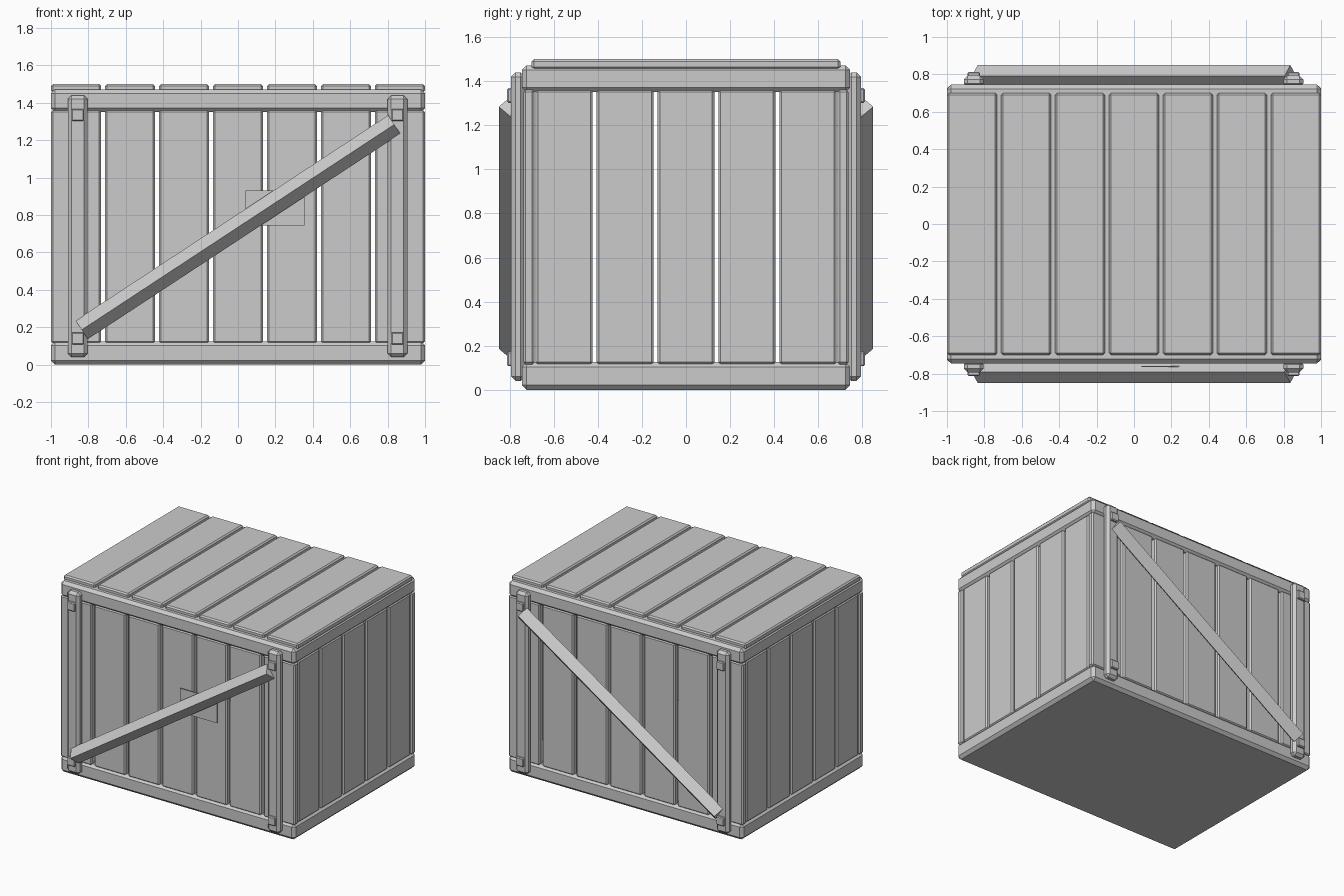
import bpy, math
from mathutils import Matrix, Vector

if "Cube" in bpy.data.objects:
    bpy.data.objects.remove(bpy.data.objects["Cube"])


def box(name, lo, hi, bevel=0.01, rot=None):
    """Axis-aligned box between two corners, with a flat chamfer."""
    lo, hi = Vector(lo), Vector(hi)
    bpy.ops.mesh.primitive_cube_add(size=1, location=(lo + hi) / 2)
    ob = bpy.context.object
    ob.name = name
    ob.data.transform(Matrix.Diagonal((*(hi - lo), 1)))
    if rot is not None:
        ob.data.transform(rot)
    if bevel:
        m = ob.modifiers.new("chamfer", 'BEVEL')
        m.width = bevel
        m.segments = 1
    return ob


# Base and top slabs
box("base_slab", (-1, -0.745, 0), (1, 0.745, 0.125), 0.022)
box("top_slab", (-1, -0.745, 1.35), (1, 0.745, 1.472), 0.022)

# Seven planks across lid, front and back
for i in range(7):
    x = (i - 3) * 0.2885
    a, b = x - 0.133, x + 0.133
    box("lid_plank", (a, -0.70, 1.455), (b, 0.70, 1.50))
    box("front_plank", (a, -0.738, 0.115), (b, -0.688, 1.36))
    box("back_plank", (a, 0.688, 0.115), (b, 0.738, 1.36))

# Five planks on each end
for i in range(5):
    y = (i - 2) * 0.2765
    for s in (-1, 1):
        x = sorted((s * 0.945, s * 0.993))
        box("end_plank", (x[0], y - 0.129, 0.115), (x[1], y + 0.129, 1.36))

for s, side in ((-1, "front"), (1, "back")):
    # Upright battens with square bolt heads
    for c in (-0.857, 0.852):
        y = sorted((s * 0.73, s * 0.793))
        box(side + "_batten", (c - 0.053, y[0], 0.04), (c + 0.053, y[1], 1.44), 0.02)
        y = sorted((s * 0.78, s * 0.812))
        for z in (0.14, 1.335):
            box(side + "_bolt_head", (c - 0.033, y[0], z - 0.033),
                (c + 0.033, y[1], z + 0.033), 0.006)
    # Diagonal brace: square bar turned on its edge
    rot = Matrix.Rotation(-math.radians(33.3), 4, 'Y') @ Matrix.Rotation(math.radians(45), 4, 'X')
    h = 0.042
    box(side + "_brace", (-1, s * 0.79 - h, 0.735 - h), (1, s * 0.79 + h, 0.735 + h), 0, rot)

# Thin label sheet behind the front brace
box("label_sheet", (0.04, -0.765, 0.745), (0.355, -0.758, 0.93), 0)
